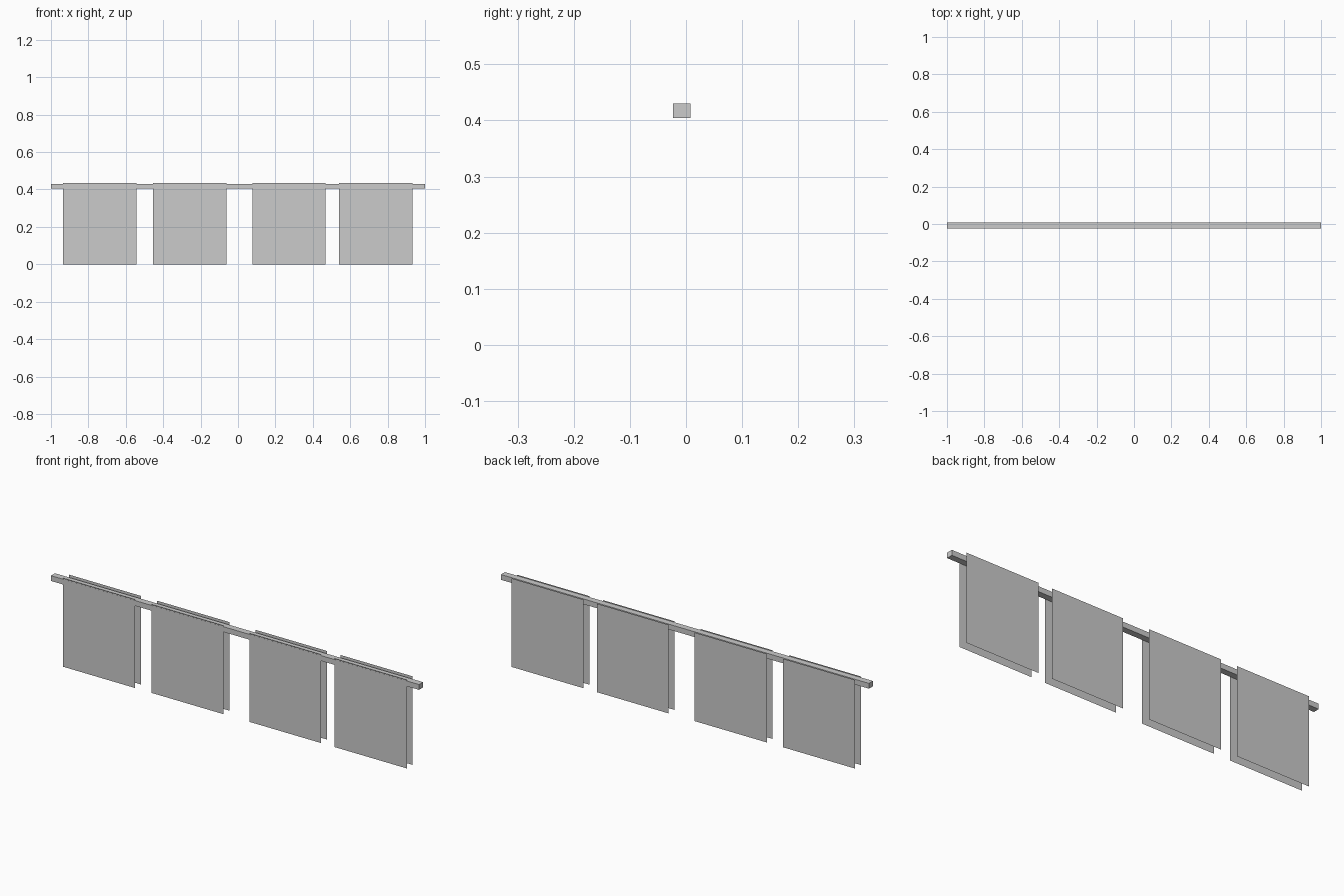
import bpy

if "Cube" in bpy.data.objects:
    bpy.data.objects.remove(bpy.data.objects["Cube"])

BAR_Y = (-0.023, 0.008)
BAR_Z = (0.404, 0.43)
PANEL_TOP = 0.435
PANEL_SPANS = [(-0.935, -0.543), (-0.455, -0.062), (0.078, 0.467), (0.541, 0.933)]


def make_object(name, verts, faces):
    mesh = bpy.data.meshes.new(name)
    mesh.from_pydata(verts, [], faces)
    obj = bpy.data.objects.new(name, mesh)
    bpy.context.collection.objects.link(obj)
    return obj


# Hanging rail: one long square bar
bpy.ops.mesh.primitive_cube_add(size=1, location=(0, sum(BAR_Y) / 2, sum(BAR_Z) / 2))
rail = bpy.context.object
rail.name = "rail"
rail.scale = (2, BAR_Y[1] - BAR_Y[0], BAR_Z[1] - BAR_Z[0])
bpy.ops.object.transform_apply(location=False, rotation=False, scale=True)

# Thin hanging sheets: a front and a back layer for each of the four panels
for i, (x0, x1) in enumerate(PANEL_SPANS, 1):
    for side, y in (("front", -0.0225), ("back", 0.023)):
        corners = [(x0, y, 0), (x1, y, 0), (x1, y, PANEL_TOP), (x0, y, PANEL_TOP)]
        order = (0, 1, 2, 3) if side == "front" else (3, 2, 1, 0)
        make_object(f"{side}_panel_{i}", corners, [order])
